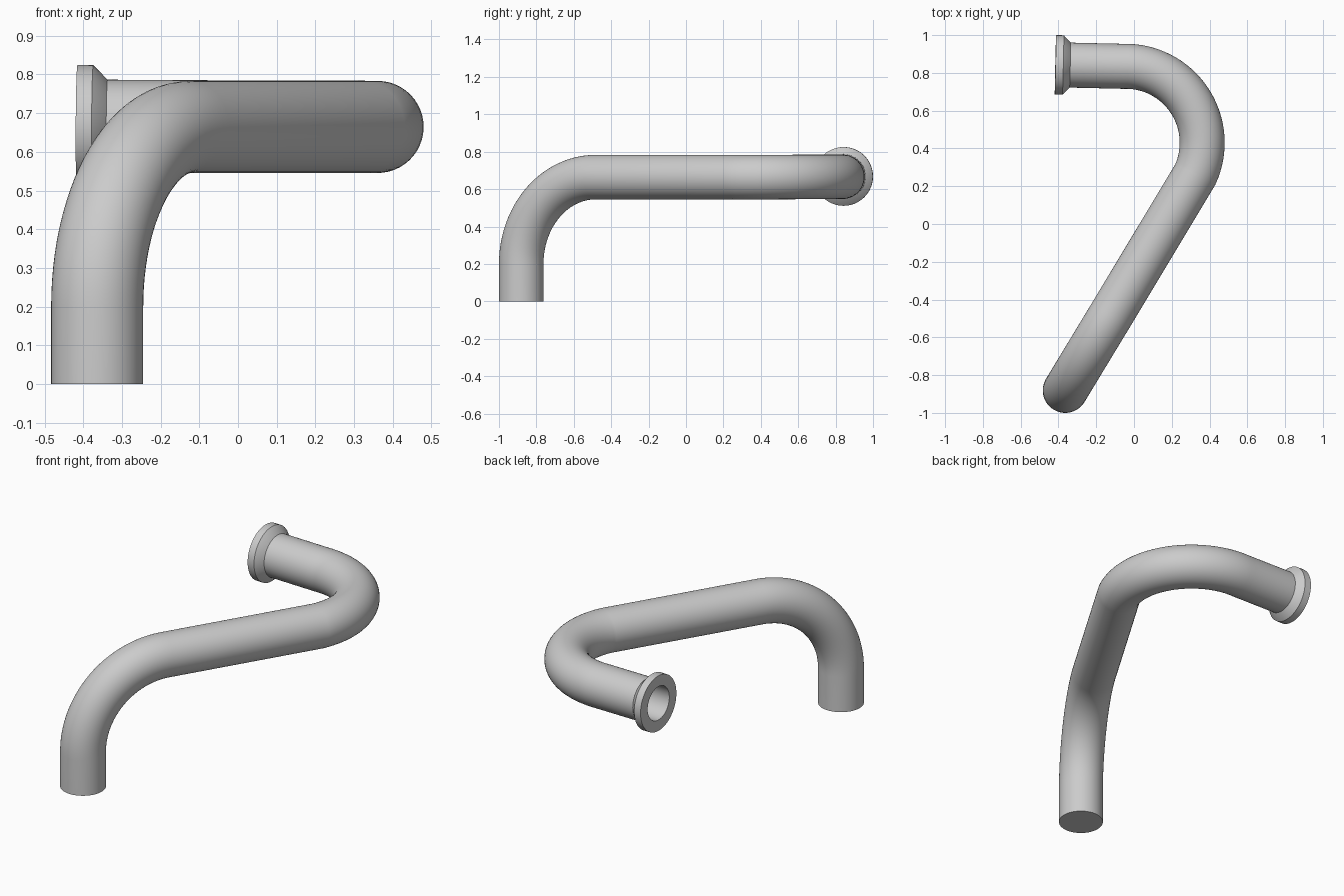
import bpy, bmesh, math
from mathutils import Vector

cube = bpy.data.objects.get("Cube")
if cube:
    bpy.data.objects.remove(cube, do_unlink=True)

SIDES = 48
PIPE_R, BORE_R, RIM_R = 0.119, 0.095, 0.157

metal = bpy.data.materials.new("grey metal")
metal.use_nodes = True
grey = (0.6, 0.6, 0.6, 1)
metal.diffuse_color = grey
metal.node_tree.nodes["Principled BSDF"].inputs["Base Color"].default_value = grey


def sweep(name, stations, cap_start=False, cap_end=False, closed=False):
    """Join circles given as (centre, axis, radius) into one skin."""
    bm = bmesh.new()
    rings = []
    axis = stations[0][1].normalized()
    side = axis.orthogonal().normalized()
    for centre, direction, radius in stations:
        new_axis = direction.normalized()
        side = axis.rotation_difference(new_axis) @ side
        axis = new_axis
        other = axis.cross(side)
        ring = []
        for i in range(SIDES):
            a = math.tau * i / SIDES
            ring.append(bm.verts.new(centre + radius * (math.cos(a) * side + math.sin(a) * other)))
        rings.append(ring)
    pairs = list(zip(rings, rings[1:]))
    if closed:
        pairs.append((rings[-1], rings[0]))
    for a, b in pairs:
        for i in range(SIDES):
            j = (i + 1) % SIDES
            bm.faces.new((a[i], a[j], b[j], b[i]))
    if cap_start:
        bm.faces.new(rings[0][::-1])
    if cap_end:
        bm.faces.new(rings[-1])
    mesh = bpy.data.meshes.new(name)
    bm.to_mesh(mesh)
    bm.free()
    mesh.materials.append(metal)
    obj = bpy.data.objects.new(name, mesh)
    bpy.context.collection.objects.link(obj)
    bpy.ops.object.select_all(action='DESELECT')
    obj.select_set(True)
    bpy.context.view_layer.objects.active = obj
    bpy.ops.object.shade_smooth_by_angle(angle=math.radians(30))
    return obj


def along(points, radius):
    """Stations along a path, with mitred joints."""
    out = []
    for i, p in enumerate(points):
        before = (p - points[i - 1]).normalized() if i else Vector()
        after = (points[i + 1] - p).normalized() if i + 1 < len(points) else Vector()
        out.append((p, before + after, radius))
    return out


# Upright leg and the bend that lays it over
foot = Vector((-0.364, -0.881, 0))
heading = Vector((0.518, 0.855, 0)).normalized()
up = Vector((0, 0, 1))
bend = 0.464
path = [foot]
for i in range(25):
    a = math.pi / 2 * i / 24
    path.append(foot + up * (0.2 + bend * math.sin(a)) + heading * bend * (1 - math.cos(a)))

# Level return bend
turn = []
for i in range(33):
    t = i / 32
    a = math.radians(-24.5 + 116.5 * t)
    turn.append(Vector((-0.044 + 0.405 * math.cos(a), 0.43 + 0.405 * math.sin(a), 0.664 + 0.002 * t)))

# Straight outlet
mouth = Vector((-0.416, 0.843, 0.668))
out_dir = (mouth - turn[-1]).normalized()
sweep("pipe", along(path + turn + [mouth - out_dir * 0.05], PIPE_R), cap_start=True)

# Flared collar with an open centre
profile = [(0.09, BORE_R), (0.078, PIPE_R), (0.041, RIM_R), (0, RIM_R), (0, BORE_R)]
sweep("collar", [(mouth - out_dir * d, out_dir, r) for d, r in profile], closed=True)

# Inner wall of the pipe, turned to face the bore
lining = sweep("bore_lining", along(turn + [mouth], BORE_R), cap_start=True)
lining.data.flip_normals()
